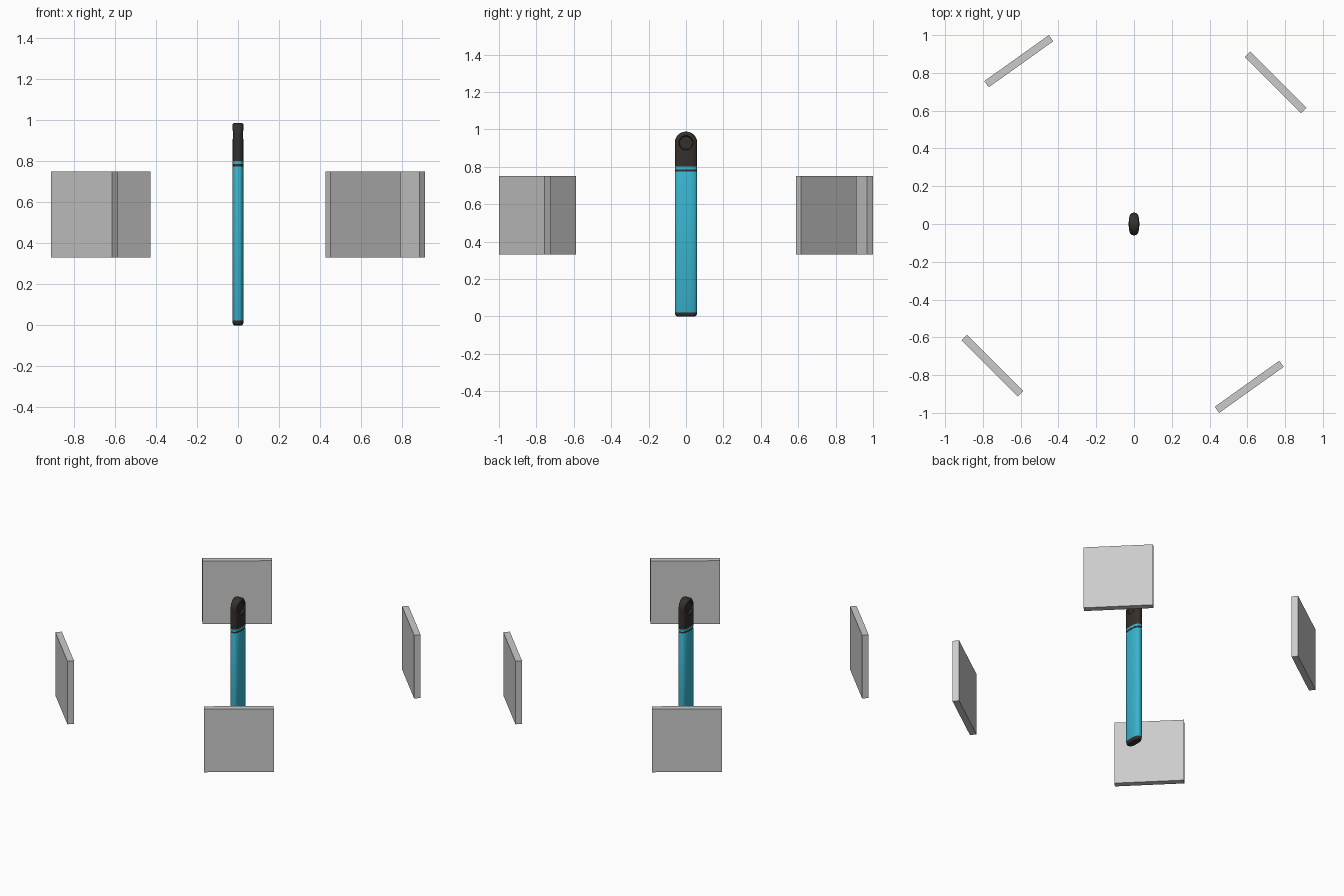
import bpy, bmesh
from math import sin, cos, pi, radians, sqrt, copysign

if "Cube" in bpy.data.objects:
    bpy.data.objects.remove(bpy.data.objects["Cube"])


def material(name, rgb):
    m = bpy.data.materials.new(name)
    m.diffuse_color = (*rgb, 1)
    m.use_nodes = True
    m.node_tree.nodes["Principled BSDF"].inputs["Base Color"].default_value = m.diffuse_color
    return m


teal = material("teal", (0.04, 0.46, 0.62))
dark = material("dark", (0.035, 0.029, 0.024))


def loft(name, sections, mat, n=40, power=2.7):
    """Stack rounded-oval sections given as (z, half_x, half_y)."""
    bm = bmesh.new()
    rings = []
    for z, hx, hy in sections:
        ring = []
        for i in range(n):
            a = 2 * pi * i / n
            c, s = cos(a), sin(a)
            ring.append(bm.verts.new((copysign(abs(c) ** (2 / power), c) * hx,
                                      copysign(abs(s) ** (2 / power), s) * hy, z)))
        rings.append(ring)
    for lo, hi in zip(rings, rings[1:]):
        for i in range(n):
            j = (i + 1) % n
            bm.faces.new((lo[i], lo[j], hi[j], hi[i]))
    bm.faces.new(rings[0][::-1])
    bm.faces.new(rings[-1])
    me = bpy.data.meshes.new(name)
    bm.to_mesh(me)
    bm.free()
    me.materials.append(mat)
    ob = bpy.data.objects.new(name, me)
    bpy.context.collection.objects.link(ob)
    return ob


def smooth(ob):
    bpy.ops.object.select_all(action='DESELECT')
    ob.select_set(True)
    bpy.context.view_layer.objects.active = ob
    bpy.ops.object.shade_smooth_by_angle(angle=radians(30))


HX, HY = 0.028, 0.06

# Handle: bottom cap, long body, groove and accent ring
parts = [
    loft("bottom_cap", [(0, 0.020, 0.047), (0.004, 0.024, 0.054),
                        (0.012, 0.027, 0.058), (0.022, 0.027, 0.059)], dark),
    loft("body", [(0.022, HX - 0.001, HY - 0.001), (0.025, HX, HY),
                  (0.772, HX, HY), (0.775, HX - 0.001, HY - 0.001)], teal),
    loft("groove", [(0.775, HX - 0.002, HY - 0.002),
                    (0.786, HX - 0.002, HY - 0.002)], dark),
    loft("accent_ring", [(0.786, HX, HY), (0.801, HX, HY)], teal),
]

# Top cap: arched in y, slightly rounded over at the crown
arch = [(0.801, HX, HY), (0.86, HX, HY)]
for k in range(13):
    t = radians(86 * k / 12)
    arch.append((0.928 + 0.06 * sin(t), HX * (1 - 0.45 * (1 - cos(t)) ** 3), HY * cos(t)))
cap = loft("top_cap", arch, dark)
parts.append(cap)

# Round dish cut into both sides of the top cap
for side in (1, -1):
    bpy.ops.mesh.primitive_cone_add(vertices=40, radius1=0.034, radius2=0.048, depth=0.03,
                                    location=(side * 0.031, 0, 0.928),
                                    rotation=(0, side * pi / 2, 0))
    cutter = bpy.context.object
    cutter.name = "dish_cutter"
    cutter.hide_render = True
    mod = cap.modifiers.new("dish", 'BOOLEAN')
    mod.operation = 'DIFFERENCE'
    mod.solver = 'EXACT'
    mod.object = cutter
    bpy.ops.object.select_all(action='DESELECT')
    bpy.context.view_layer.objects.active = cap
    cap.select_set(True)
    bpy.ops.object.modifier_apply(modifier=mod.name)
    bpy.data.objects.remove(cutter)

for p in parts:
    smooth(p)

# Four square panels facing the handle
for i, (x, y, ang) in enumerate([(0.75, 0.75, -45), (-0.61, 0.862, 35.5),
                                 (-0.75, -0.75, -45), (0.61, -0.862, 35.5)]):
    bpy.ops.mesh.primitive_cube_add(size=1, location=(x, y, 0.54),
                                    rotation=(0, 0, radians(ang)))
    panel = bpy.context.object
    panel.name = f"panel_{i + 1}"
    panel.scale = (0.42, 0.04, 0.42)
